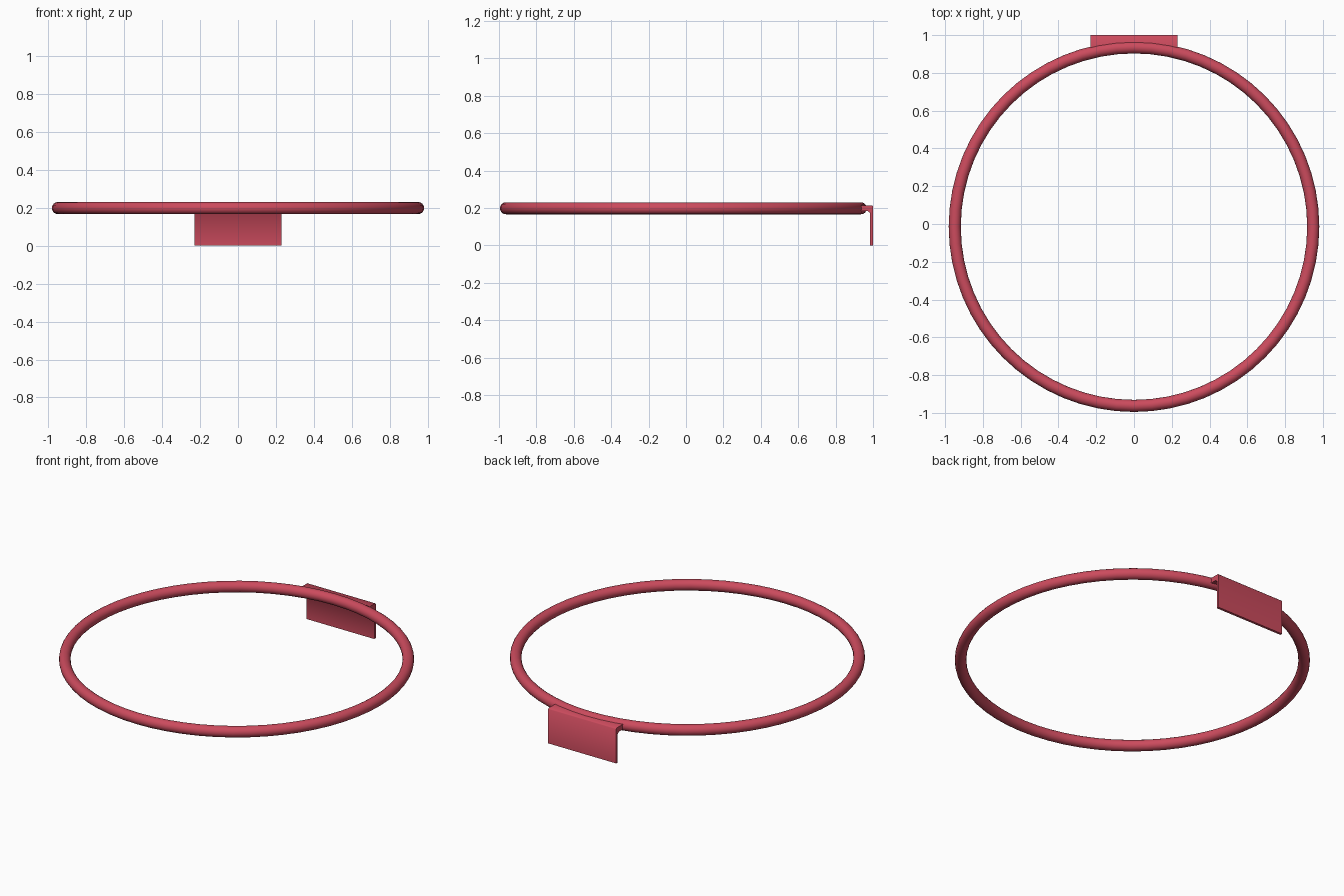
import bpy, bmesh, math

if "Cube" in bpy.data.objects:
    bpy.data.objects.remove(bpy.data.objects["Cube"])

red = bpy.data.materials.new("red_paint")
red.diffuse_color = (0.60, 0.07, 0.11, 1)
red.use_nodes = True
red.node_tree.nodes["Principled BSDF"].inputs["Base Color"].default_value = red.diffuse_color


def finish(obj, angle):
    obj.data.materials.append(red)
    bpy.ops.object.select_all(action='DESELECT')
    obj.select_set(True)
    bpy.context.view_layer.objects.active = obj
    bpy.ops.object.shade_smooth_by_angle(angle=math.radians(angle))


# Round hoop
bpy.ops.mesh.primitive_torus_add(major_radius=0.949, minor_radius=0.032,
                                 major_segments=64, minor_segments=16,
                                 location=(0, -0.014, 0.198))
hoop = bpy.context.object
hoop.name = "hoop_ring"
finish(hoop, 60)

# Bent mounting bracket: L-shaped (y, z) side profile extruded across x
profile = [(1.0, 0.0), (1.0, 0.208), (0.994, 0.214), (0.925, 0.214),
           (0.925, 0.183), (0.972, 0.183), (0.985, 0.172), (0.985, 0.0)]
half_width = 0.229
bm = bmesh.new()
face = bm.faces.new([bm.verts.new((-half_width, y, z)) for y, z in profile])
ext = bmesh.ops.extrude_face_region(bm, geom=[face])
moved = [g for g in ext["geom"] if isinstance(g, bmesh.types.BMVert)]
bmesh.ops.translate(bm, verts=moved, vec=(2 * half_width, 0, 0))
bmesh.ops.recalc_face_normals(bm, faces=bm.faces)
mesh = bpy.data.meshes.new("mounting_bracket")
bm.to_mesh(mesh)
bm.free()
bracket = bpy.data.objects.new("mounting_bracket", mesh)
bpy.context.collection.objects.link(bracket)
finish(bracket, 50)
